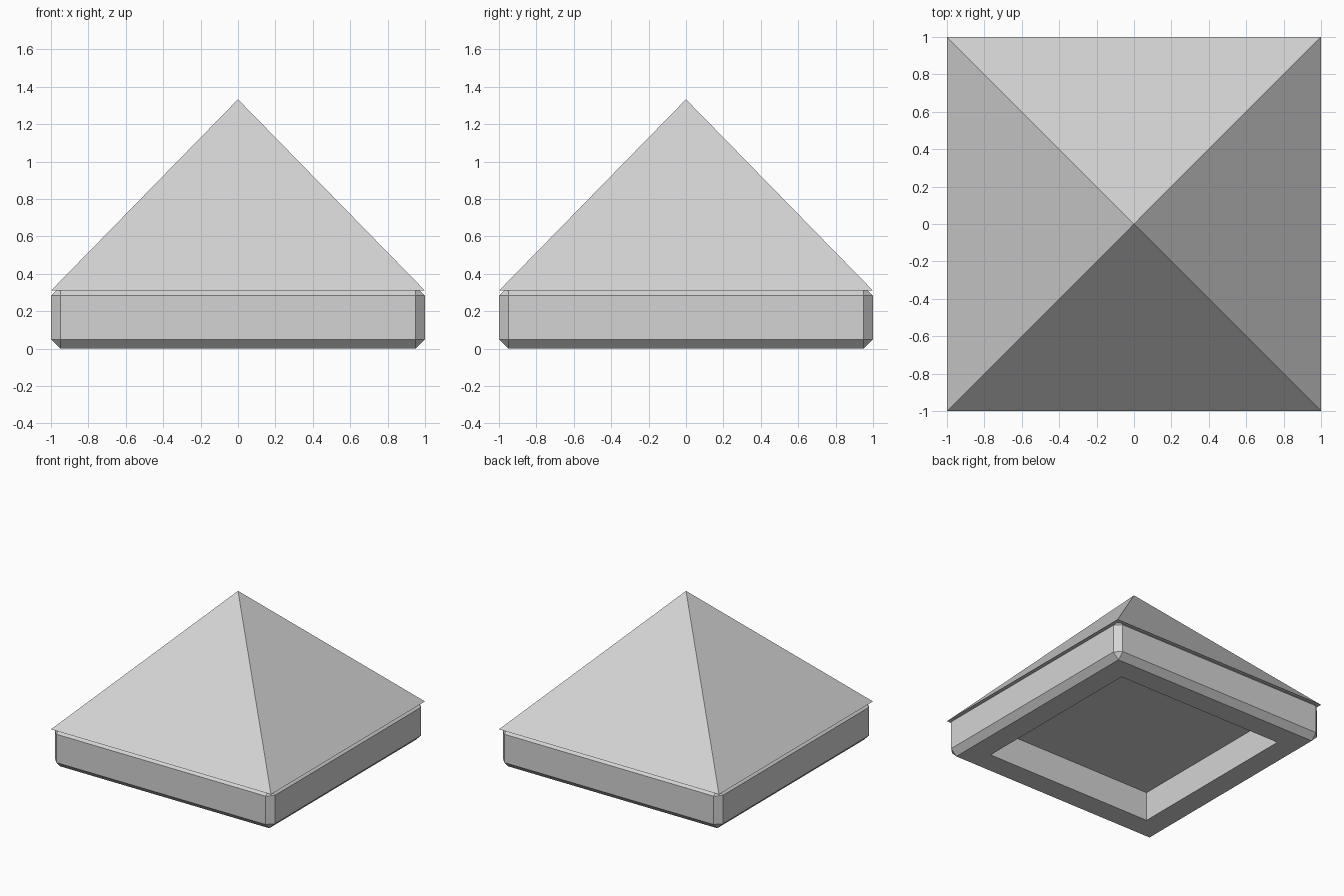
import bpy, bmesh, math
from mathutils import Matrix, Vector

cube = bpy.data.objects.get("Cube")
if cube:
    bpy.data.objects.remove(cube, do_unlink=True)

BASE_HEIGHT = 0.333
CHAMFER = 0.05
RIM_WIDTH = 0.26
RECESS_DEPTH = 0.24
EAVES = 0.31
PEAK = 1.333

# Single light grey
grey = bpy.data.materials.new("light_grey")
grey.use_nodes = True
colour = (0.658, 0.658, 0.658, 1)
grey.diffuse_color = colour
grey.node_tree.nodes["Principled BSDF"].inputs["Base Color"].default_value = colour


def add_object(name, bm):
    bmesh.ops.recalc_face_normals(bm, faces=bm.faces[:])
    mesh = bpy.data.meshes.new(name)
    bm.to_mesh(mesh)
    bm.free()
    mesh.materials.append(grey)
    obj = bpy.data.objects.new(name, mesh)
    bpy.context.collection.objects.link(obj)
    return obj


# Chamfered square base
bm = bmesh.new()
bmesh.ops.create_cube(bm, size=1, matrix=Matrix.Translation((0, 0, BASE_HEIGHT / 2))
                      @ Matrix.Diagonal((2, 2, BASE_HEIGHT, 1)))
bmesh.ops.bevel(bm, geom=bm.edges[:], offset=CHAMFER, segments=1,
                profile=0.5, affect='EDGES')

# Square recess in the underside
bm.normal_update()
underside = min(bm.faces, key=lambda f: f.calc_center_median().z)
bmesh.ops.inset_individual(bm, faces=[underside], thickness=RIM_WIDTH)
ceiling = bmesh.ops.extrude_discrete_faces(bm, faces=[underside])["faces"][0]
bmesh.ops.translate(bm, verts=ceiling.verts[:], vec=Vector((0, 0, RECESS_DEPTH)))
add_object("base", bm)

# Pyramid roof
bm = bmesh.new()
bmesh.ops.create_cone(bm, cap_ends=True, segments=4, radius1=math.sqrt(2), radius2=0,
                      depth=PEAK - EAVES,
                      matrix=Matrix.Translation((0, 0, (PEAK + EAVES) / 2))
                      @ Matrix.Rotation(math.pi / 4, 4, 'Z'))
bmesh.ops.remove_doubles(bm, verts=bm.verts[:], dist=0.0001)
add_object("roof", bm)
